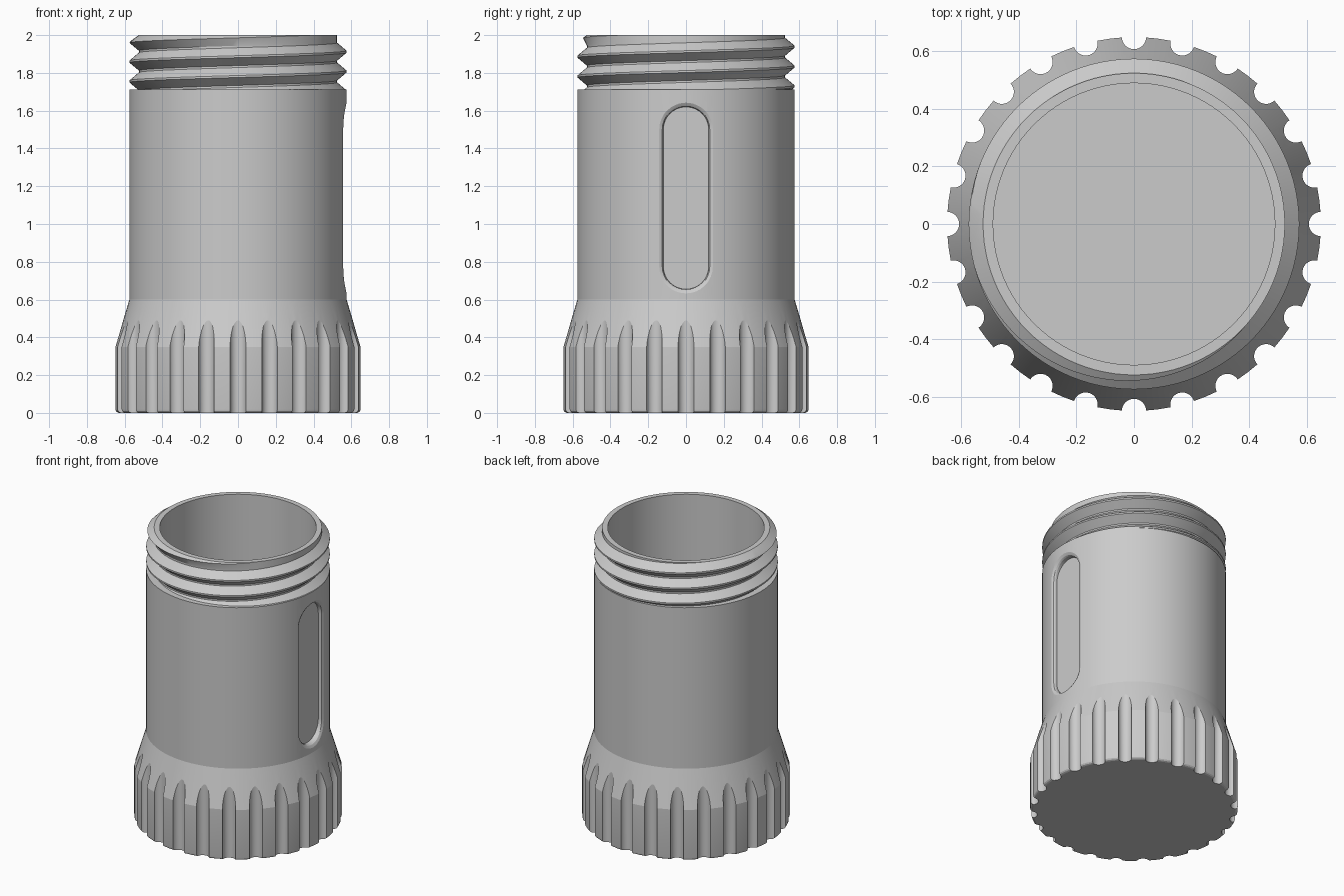
import bpy, bmesh
from math import sin, cos, pi, sqrt, radians, floor

if "Cube" in bpy.data.objects:
    bpy.data.objects.remove(bpy.data.objects["Cube"], do_unlink=True)

SEG = 96
BORE = 0.49        # inner radius
BODY = 0.575       # outer radius of the barrel
NECK_Z, TOP_Z = 1.712, 2.0

grey = bpy.data.materials.new("plain grey")
grey.use_nodes = True
grey.diffuse_color = (0.6, 0.6, 0.6, 1)
grey.node_tree.nodes["Principled BSDF"].inputs["Base Color"].default_value = (0.6, 0.6, 0.6, 1)


def finish(bm, name):
    """Clean a bmesh and turn it into an object."""
    bmesh.ops.remove_doubles(bm, verts=bm.verts, dist=1e-5)
    bmesh.ops.recalc_face_normals(bm, faces=bm.faces)
    mesh = bpy.data.meshes.new(name)
    bm.to_mesh(mesh)
    bm.free()
    mesh.materials.append(grey)
    obj = bpy.data.objects.new(name, mesh)
    bpy.context.collection.objects.link(obj)
    return obj


def activate(obj):
    bpy.ops.object.select_all(action='DESELECT')
    obj.select_set(True)
    bpy.context.view_layer.objects.active = obj


def smooth(obj, degrees):
    activate(obj)
    bpy.ops.object.shade_smooth_by_angle(angle=radians(degrees))


def bridge(bm, a, b):
    """Join two closed rings of vertices with quads."""
    n = len(a)
    for i in range(n):
        bm.faces.new((a[i], a[(i + 1) % n], b[(i + 1) % n], b[i]))


def ring(bm, r, z):
    return [bm.verts.new((r * cos(2 * pi * i / SEG), r * sin(2 * pi * i / SEG), z))
            for i in range(SEG)]


def cut(obj, cutter):
    cutter.hide_render = True
    mod = obj.modifiers.new("cut", 'BOOLEAN')
    mod.operation = 'DIFFERENCE'
    mod.solver = 'EXACT'
    mod.object = cutter
    activate(obj)
    bpy.ops.object.modifier_apply(modifier=mod.name)
    bpy.data.objects.remove(cutter, do_unlink=True)


# Hollow barrel with a flared grip at the bottom
profile = [(0.632, 0), (0.642, 0.004), (0.648, 0.011), (0.65, 0.02), (0.65, 0.35),
           (BODY, 0.6), (BODY, NECK_Z), (BORE, NECK_Z), (BORE, 0.1)]
bm = bmesh.new()
rings = [ring(bm, r, z) for r, z in profile]
for a, b in zip(rings, rings[1:]):
    bridge(bm, a, b)
bm.faces.new(rings[0])
bm.faces.new(rings[-1])
barrel = finish(bm, "barrel")

# Vertical flutes around the grip
bm = bmesh.new()
FLUTES, SIDES = 24, 32
for k in range(FLUTES):
    t = 2 * pi * k / FLUTES
    loops = [[bm.verts.new((0.65 * cos(t) + 0.042 * cos(2 * pi * i / SIDES),
                            0.65 * sin(t) + 0.042 * sin(2 * pi * i / SIDES), z))
              for i in range(SIDES)] for z in (-0.1, 0.7)]
    bridge(bm, *loops)
    for loop in loops:
        bm.faces.new(loop)
cut(barrel, finish(bm, "flute_cutter"))

# Long round-ended slot on the left side, with a rounded lip
def slot_ring(bm, width, depth=None, x=None):
    """Pill outline, either following the barrel at an offset or flat at x."""
    verts, steps = [], 16
    for end, start in ((1.5, 0), (0.775, pi)):
        for i in range(steps + 1):
            a = start + pi * i / steps
            y = width * cos(a)
            px = x if x is not None else sqrt((BODY + depth) ** 2 - y * y)
            verts.append(bm.verts.new((px, y, end + width * sin(a))))
    return verts

bm = bmesh.new()
rings = [slot_ring(bm, 0.16, x=0.7), slot_ring(bm, 0.148, 0.003),
         slot_ring(bm, 0.135, -0.004), slot_ring(bm, 0.126, -0.01),
         slot_ring(bm, 0.121, -0.02), slot_ring(bm, 0.12, x=0.53)]
for a, b in zip(rings, rings[1:]):
    bridge(bm, a, b)
bm.faces.new(rings[0])
bm.faces.new(rings[-1])
cut(barrel, finish(bm, "slot_cutter"))
smooth(barrel, 15)

# Threaded neck: helical rows of vertices clipped to the neck height
PITCH, ROOT, START = 0.105, 0.525, 1.907
PHASES = (0, 0.1, 0.5, 0.6)      # crest, crest, root, root


def thread_radius(z, turn):
    f = (z - START) / PITCH - turn
    f -= floor(f)
    if f < 0.1:
        h = 1
    elif f < 0.5:
        h = (0.5 - f) / 0.4
    elif f < 0.6:
        h = 0
    else:
        h = (f - 0.6) / 0.4
    return min(ROOT + (BODY - ROOT) * h, ROOT + 1.4 * (TOP_Z - z))


bm = bmesh.new()
columns = []
for i in range(SEG):
    turn, col = i / SEG, []
    for k in range(-4, 3):
        for f in PHASES:
            z = START + PITCH * (turn + k + f)
            z = max(NECK_Z, min(TOP_Z, z))
            r = thread_radius(z, turn)
            col.append(bm.verts.new((r * cos(2 * pi * turn), r * sin(2 * pi * turn), z)))
    columns.append(col)
rows = len(columns[0])
for i in range(SEG):
    shift = len(PHASES) if i == SEG - 1 else 0
    a, b = columns[i], columns[(i + 1) % SEG]
    for j in range(rows - 1 - shift):
        bm.faces.new((a[j], b[j + shift], b[j + shift + 1], a[j + 1]))
top_in, low_in = ring(bm, BORE, TOP_Z), ring(bm, BORE, NECK_Z)
bridge(bm, [c[-1] for c in columns], top_in)
bridge(bm, top_in, low_in)
bridge(bm, low_in, [c[0] for c in columns])
smooth(finish(bm, "threaded_neck"), 25)
